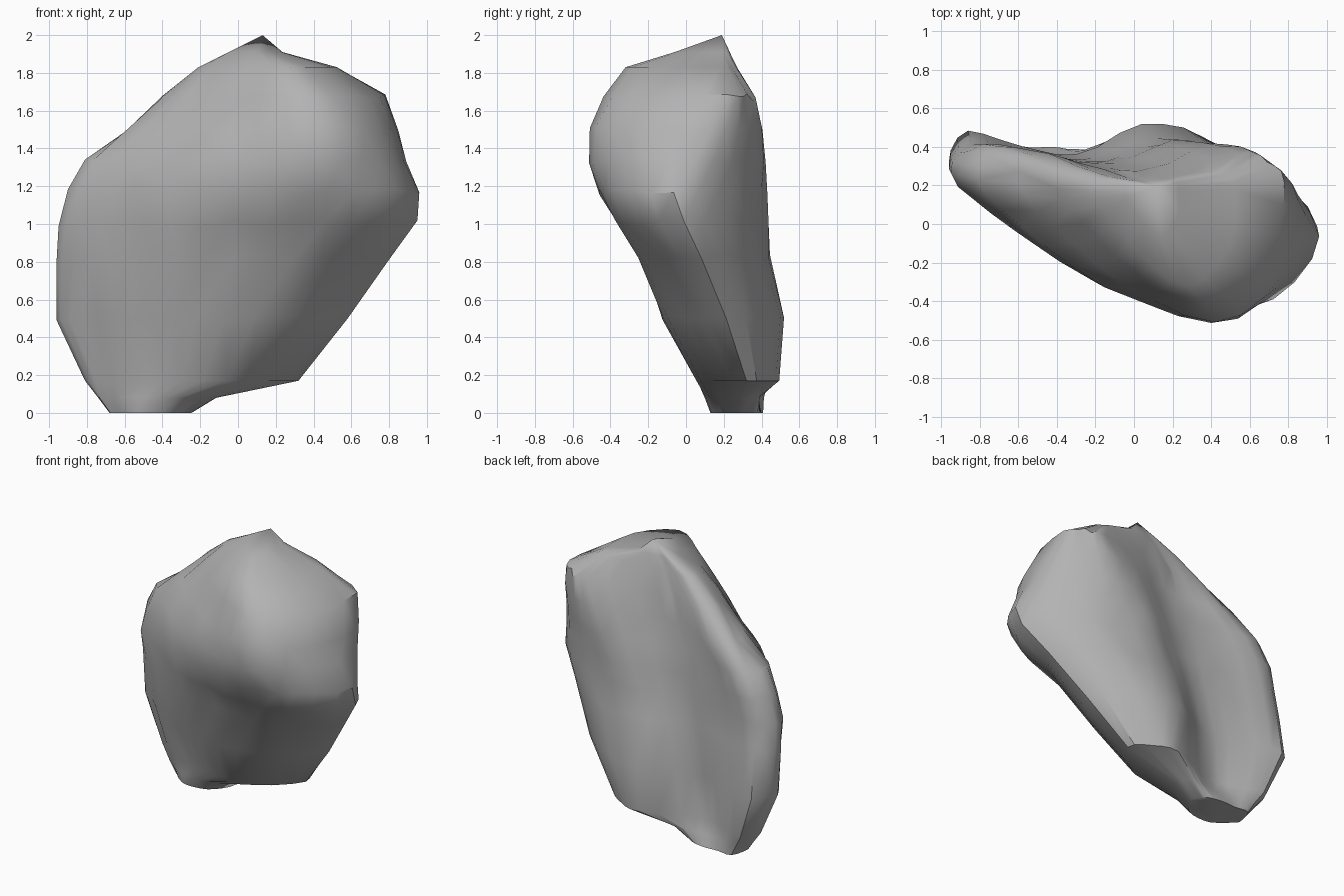
import bpy
import bmesh
import random
from mathutils import Vector

cube = bpy.data.objects.get("Cube")
if cube:
    bpy.data.objects.remove(cube, do_unlink=True)

random.seed(4)

# Levels: height, left end, front bulge, right end, rear lobe, rear groove, rear left lobe depth
LEVELS = [
    (0.00, -.68, .27, -.50, .13, -.25, .27, -.32, .38, -.42, .40, .40),
    (0.08, -.74, .28, -.45, .10, -.12, .28, -.20, .39, -.38, .37, .41),
    (0.17, -.81, .30, -.30, .07, .32, .32, .03, .49, -.36, .34, .44),
    (0.50, -.96, .33, -.22, -.11, .58, .22, .04, .52, -.30, .36, .48),
    (0.83, -.96, .29, -.02, -.22, .80, .09, .12, .45, -.22, .34, .43),
    (1.00, -.95, .26, .14, -.35, .95, -.02, .20, .43, -.18, .33, .41),
    (1.17, -.90, .25, .34, -.46, .96, -.07, .28, .43, -.14, .32, .41),
    (1.33, -.81, .23, .40, -.51, .89, .04, .36, .42, -.09, .31, .40),
    (1.50, -.60, .21, .42, -.51, .85, .12, .45, .41, -.03, .29, .36),
    (1.67, -.40, .18, .38, -.43, .78, .21, .55, .37, .02, .28, .30),
    (1.83, -.21, .17, .28, -.32, .52, .18, .40, .27, .10, .25, .24),
    (1.91, -.05, .17, .14, -.06, .23, .17, .20, .23, .12, .23, .22),
]


def outward(a, b, t, bulge):
    """Point between a and b pushed to the right of the travel direction."""
    d = b - a
    return a.lerp(b, t) + Vector((d.y, -d.x)) * bulge


def outline(level):
    """Counter-clockwise control points of one horizontal slice."""
    left, front, right, lobe, groove = [Vector(level[i:i + 2]) for i in range(1, 11, 2)]
    rear_left = Vector((left.x + (groove.x - left.x) * .15, level[11]))
    return [left, outward(left, front, .22, .06), outward(left, front, .6, .09), front,
            outward(front, right, .5, .19), right, outward(right, lobe, .5, .15),
            lobe, groove, outward(groove, rear_left, .5, -.02), rear_left]


def spline(p, steps):
    """Closed Catmull-Rom curve through the control points."""
    out = []
    n = len(p)
    for i in range(n):
        a, b, c, d = p[i - 1], p[i], p[(i + 1) % n], p[(i + 2) % n]
        for s in range(steps):
            t = s / steps
            out.append(b + (c - a) * t / 2 + (a * 2 - b * 5 + c * 4 - d) * t * t / 2
                       + (b * 3 - a - c * 3 + d) * t ** 3 / 2)
    return out


# Rock body: stacked slices joined into a skin
bm = bmesh.new()
rings = []
for level in LEVELS:
    ring = []
    for p in spline(outline(level), 3):
        ring.append(bm.verts.new((p.x, p.y, level[0])))
    rings.append(ring)

for low, high in zip(rings, rings[1:]):
    for i in range(len(low)):
        j = (i + 1) % len(low)
        bm.faces.new((low[i], low[j], high[j], high[i]))
bm.faces.new(reversed(rings[0]))

# Pointed peak
peak = bm.verts.new((.13, .19, 2))
top = rings[-1]
for i in range(len(top)):
    bm.faces.new((top[i], top[(i + 1) % len(top)], peak))

# Slight chipping of the skin
for ring in rings[3:-2]:
    for v in ring:
        v.co.z += random.uniform(-.02, .02)
        v.co.y += random.uniform(-.008, .008)

bmesh.ops.triangulate(bm, faces=[f for f in bm.faces if len(f.verts) == 4])
bmesh.ops.recalc_face_normals(bm, faces=bm.faces)
mesh = bpy.data.meshes.new("rock")
bm.to_mesh(mesh)
bm.free()
rock = bpy.data.objects.new("rock", mesh)
bpy.context.collection.objects.link(rock)

# Plain grey stone
stone = bpy.data.materials.new("grey_stone")
stone.use_nodes = True
colour = (.45, .45, .45, 1)
stone.diffuse_color = colour
stone.node_tree.nodes["Principled BSDF"].inputs["Base Color"].default_value = colour
mesh.materials.append(stone)

bpy.ops.object.select_all(action="DESELECT")
rock.select_set(True)
bpy.context.view_layer.objects.active = rock
bpy.ops.object.shade_smooth_by_angle(angle=.65)
